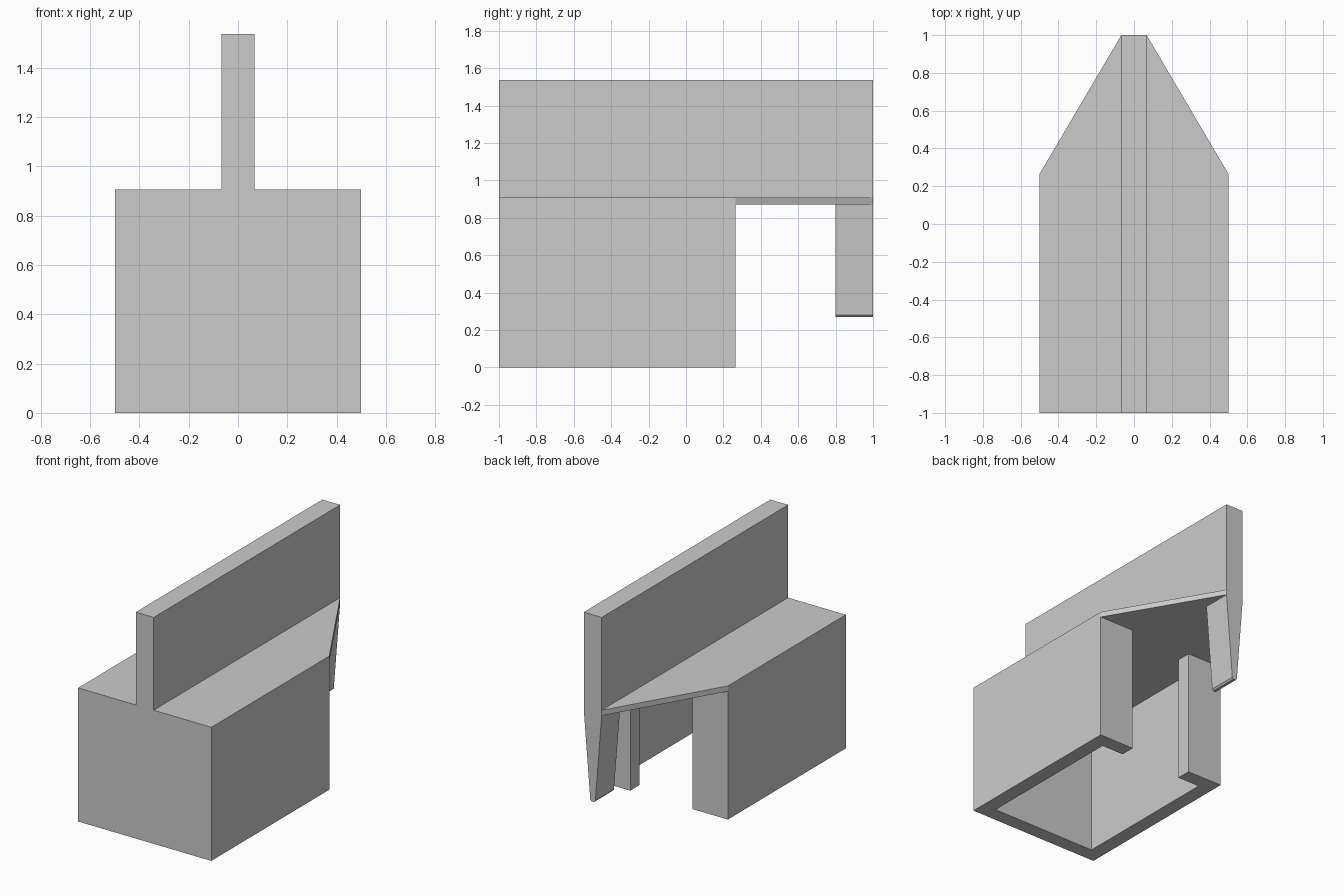
import bpy
import bmesh
from mathutils import Vector

if "Cube" in bpy.data.objects:
    bpy.data.objects.remove(bpy.data.objects["Cube"], do_unlink=True)

grey = bpy.data.materials.new("light_grey")
grey.use_nodes = True
grey.diffuse_color = (0.6, 0.6, 0.6, 1)
grey.node_tree.nodes["Principled BSDF"].inputs["Base Color"].default_value = (0.6, 0.6, 0.6, 1)

FRONT, BACK = -1.0, 1.0
BODY_BACK = 0.265        # rear end of the hollow body
HALF_W = 0.5
RAIL_W = 0.067           # half width of the upright fin
SLOT = 0.233             # half width of the rear opening
WALL = 0.1
ROOF_LOW, ROOF_TOP, TOP = 0.87, 0.907, 1.537


def extrude(name, outline, offset):
    """Extrude a closed 3D outline along an offset into a solid."""
    bm = bmesh.new()
    face = bm.faces.new([bm.verts.new(p) for p in outline])
    result = bmesh.ops.extrude_face_region(bm, geom=[face], use_keep_orig=True)
    moved = [v for v in result["geom"] if isinstance(v, bmesh.types.BMVert)]
    bmesh.ops.translate(bm, verts=moved, vec=Vector(offset))
    bmesh.ops.recalc_face_normals(bm, faces=bm.faces)
    mesh = bpy.data.meshes.new(name)
    bm.to_mesh(mesh)
    bm.free()
    mesh.materials.append(grey)
    obj = bpy.data.objects.new(name, mesh)
    bpy.context.collection.objects.link(obj)
    return obj


def mirrored(half):
    """Close a half outline by reflecting it across x = 0."""
    return half + [(-x, b) for x, b in reversed(half)]


# Hollow body: C-shaped wall, open below and through the rear slot
wall = mirrored([
    (HALF_W, FRONT), (HALF_W, BODY_BACK), (SLOT, BODY_BACK),
    (SLOT, BODY_BACK - WALL), (HALF_W - WALL, BODY_BACK - WALL),
    (HALF_W - WALL, FRONT + WALL)])
# The reflected half runs the loop the other way, so start at the slot
right_half = [(SLOT, BODY_BACK), (HALF_W, BODY_BACK), (HALF_W, FRONT)]
inner_half = [(HALF_W - WALL, FRONT + WALL), (HALF_W - WALL, BODY_BACK - WALL),
              (SLOT, BODY_BACK - WALL)]
wall = (right_half + [(-x, y) for x, y in reversed(right_half)]
        + [(-x, y) for x, y in reversed(inner_half)] + inner_half)
extrude("body_walls", [(x, y, 0) for x, y in wall], (0, 0, ROOF_LOW))

# Roof plate tapering to the rear
roof = mirrored([(HALF_W, FRONT), (HALF_W, BODY_BACK), (RAIL_W, BACK)])
extrude("roof_plate", [(x, y, ROOF_LOW) for x, y in roof], (0, 0, ROOF_TOP - ROOF_LOW))

# Upright fin along the whole length
fin = mirrored([(RAIL_W, ROOF_TOP), (RAIL_W, TOP)])
extrude("upright_fin", [(x, FRONT, z) for x, z in fin], (0, BACK - FRONT, 0))

# Tapered rear prong with a blunted tip
prong = mirrored([(RAIL_W, ROOF_LOW), (0.019, 0.279), (0.009, 0.268)])
extrude("rear_prong", [(x, 0.8, z) for x, z in prong], (0, BACK - 0.8, 0))
